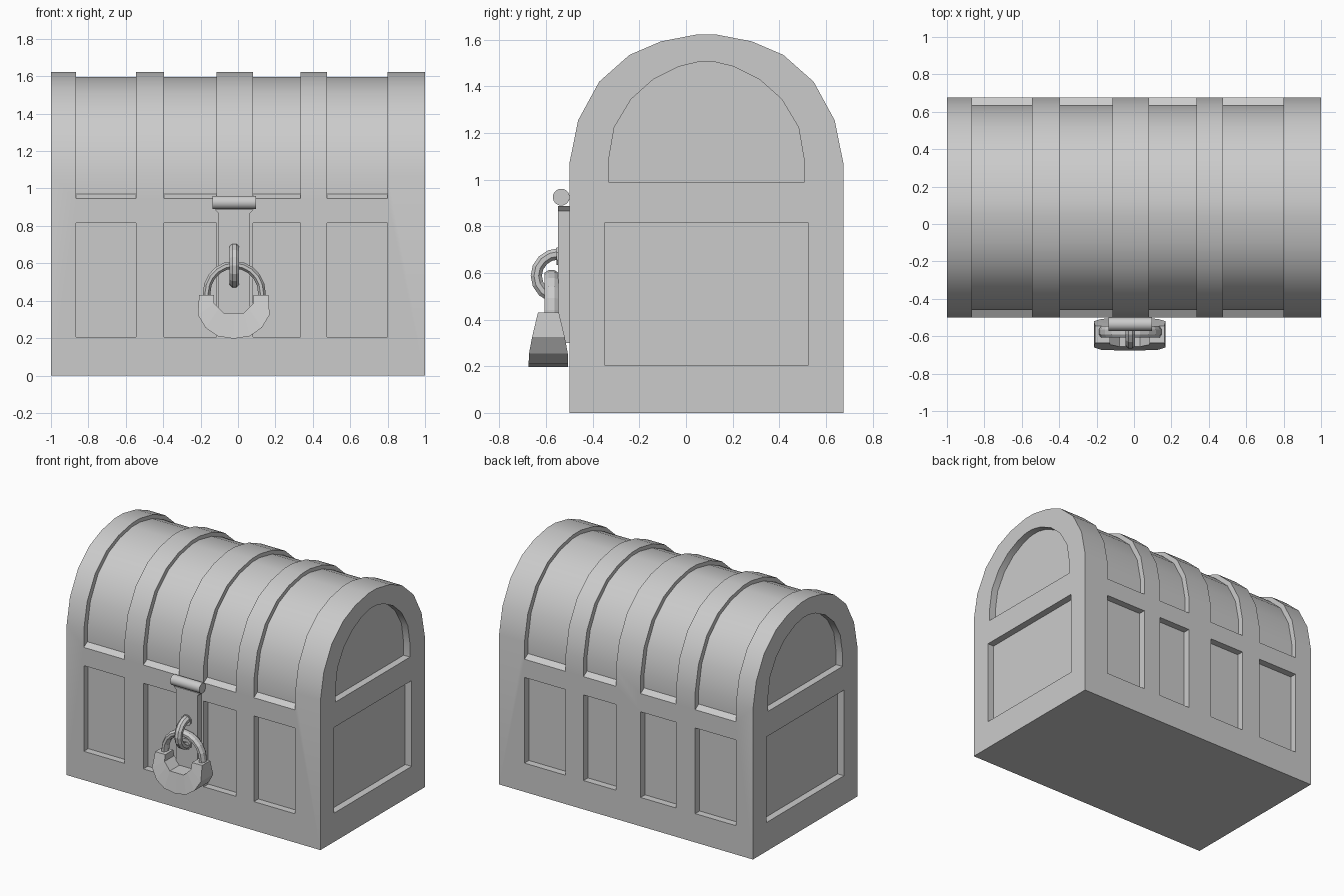
import bpy, bmesh
from math import sin, cos, pi
from mathutils import Vector

if "Cube" in bpy.data.objects:
    bpy.data.objects.remove(bpy.data.objects["Cube"])

CY, CX = 0.0875, -0.02          # arch centre in y, lock centre in x


def finish(bm, name, smooth=None):
    bmesh.ops.recalc_face_normals(bm, faces=bm.faces)
    me = bpy.data.meshes.new(name)
    bm.to_mesh(me)
    bm.free()
    ob = bpy.data.objects.new(name, me)
    bpy.context.collection.objects.link(ob)
    if smooth:
        smooth_by_angle(ob, smooth)
    return ob


def smooth_by_angle(ob, angle):
    bpy.ops.object.select_all(action='DESELECT')
    ob.select_set(True)
    bpy.context.view_layer.objects.active = ob
    bpy.ops.object.shade_smooth_by_angle(angle=angle)


def add_prism(bm, pts, axis, a, b):
    """Extrude a (y,z) profile along x, or an (x,z) profile along y."""
    def at(p, t):
        return (t, p[0], p[1]) if axis == 'x' else (p[0], t, p[1])
    lo = [bm.verts.new(at(p, a)) for p in pts]
    hi = [bm.verts.new(at(p, b)) for p in pts]
    bm.faces.new(lo)
    bm.faces.new(hi[::-1])
    n = len(pts)
    for i in range(n):
        bm.faces.new((lo[i], lo[(i + 1) % n], hi[(i + 1) % n], hi[i]))


def rect(a, b, c, d):
    return [(a, c), (b, c), (b, d), (a, d)]


def tube(name, path, e, r_plane, r_e, sides=8):
    """Sweep an elliptical section along a planar path; e is the plane normal."""
    bm = bmesh.new()
    e = Vector(e)
    path = [Vector(p) for p in path]
    rings = []
    for i, p in enumerate(path):
        t = (path[min(i + 1, len(path) - 1)] - path[max(i - 1, 0)]).normalized()
        s = t.cross(e)
        rings.append([bm.verts.new(p + s * r_plane * cos(2 * pi * (k + .5) / sides)
                                   + e * r_e * sin(2 * pi * (k + .5) / sides))
                      for k in range(sides)])
    for r0, r1 in zip(rings, rings[1:]):
        for k in range(sides):
            j = (k + 1) % sides
            bm.faces.new((r0[k], r0[j], r1[j], r1[k]))
    bm.faces.new(rings[0])
    bm.faces.new(rings[-1][::-1])
    return finish(bm, name)


def arch(half):
    """Half profile as (offset from centre, z), bottom to top -> full outline."""
    return [(CY - d, z) for d, z in half] + [(CY + d, z) for d, z in half[::-1]]


# chest body: arched profile along x
curve = [(.5875, 1.07), (.55, 1.255), (.46, 1.42), (.33, 1.535), (.195, 1.593), (.045, 1.622)]
bm = bmesh.new()
add_prism(bm, arch([(.5875, 0)] + curve), 'x', -1, 1)
chest = finish(bm, "chest_body")

# recesses between the bands: lid panels, front/back panels, end panels
inner = [(d * .932, 1.07 + (z - 1.07) * .953) for d, z in curve]
lid_in = arch([(.5475, .97)] + inner)
lid_out = arch([(.6275, .92), (.6275, 1.3), (.5, 1.75)])
end_arch = arch([(.42, .99), (.42, 1.08), (.395, 1.225), (.323, 1.345),
                 (.228, 1.43), (.118, 1.485), (.035, 1.505)])
bm = bmesh.new()
for x0, x1 in ((-.865, -.545), (-.395, -.115), (.08, .335), (.475, .8)):
    add_prism(bm, lid_out + lid_in[::-1], 'x', x0, x1)
    for y0, y1 in ((-.6, -.45), (.625, .8)):
        add_prism(bm, rect(x0, x1, .205, .815), 'y', y0, y1)
for x0, x1 in ((-1.1, -.95), (.95, 1.1)):
    add_prism(bm, rect(-.35, .525, .205, .815), 'x', x0, x1)
    add_prism(bm, end_arch, 'x', x0, x1)
cutter = finish(bm, "recess_cutter")
cutter.hide_render = True
mod = chest.modifiers.new("recesses", 'BOOLEAN')
mod.operation, mod.solver, mod.object = 'DIFFERENCE', 'EXACT', cutter
bpy.context.view_layer.objects.active = chest
bpy.ops.object.modifier_apply(modifier=mod.name)
bpy.data.objects.remove(cutter)
smooth_by_angle(chest, .5)

# hasp strap with flared top
bm = bmesh.new()
half = [(.083, .3), (.083, .865), (.103, .887)]
add_prism(bm, [(CX - d, z) for d, z in half] + [(CX + d, z) for d, z in half[::-1]],
          'y', -.548, -.49)
finish(bm, "hasp_strap")

# hinge barrel
bm = bmesh.new()
add_prism(bm, [(-.535 + .036 * cos(2 * pi * k / 24), .925 + .036 * sin(2 * pi * k / 24))
               for k in range(24)], 'x', -.135, .095)
finish(bm, "hinge_barrel", .5)

# staple loop on the strap, with flared feet
tube("staple_loop", [(CX, -.545 - .097 * sin(a), .588 + .094 * cos(a))
                     for a in (pi * k / 8 for k in range(9))], (1, 0, 0), .026, .028)
for z in (.672, .504):
    bm = bmesh.new()
    add_prism(bm, [(CX + .04 * cos(pi * (k + .5) / 4), z + .04 * sin(pi * (k + .5) / 4))
                   for k in range(8)], 'y', -.556, -.54)
    finish(bm, "staple_foot")

# padlock shackle
arc = [(CX - .148 * cos(a), -.577, .44 + .152 * sin(a)) for a in (pi * k / 10 for k in range(11))]
tube("padlock_shackle", [(CX - .148, -.577, .40)] + arc + [(CX + .148, -.577, .40)],
     (0, 1, 0), .022, .033)

# padlock body: crescent, thicker towards the bottom; rows of (x offset, z, half depth)
outer = [(.185, .43, .045), (.192, .325, .07), (.15, .255, .083), (.085, .21, .085), (0, .197, .085)]
inner = [(.105, .43, .045), (.105, .385, .055), (.08, .36, .06), (.055, .335, .066), (0, .335, .066)]


def both_sides(h):
    return [(-x, z, t) for x, z, t in h] + h[-2::-1]


bm = bmesh.new()
rows = []
for o, i in zip(both_sides(outer), both_sides(inner)):
    rows.append([bm.verts.new((CX - .003 + x, -.59 + s * t, z))
                 for (x, z, t), s in ((o, -1), (i, -1), (i, 1), (o, 1))])
for r0, r1 in zip(rows, rows[1:]):
    for k in range(4):
        j = (k + 1) % 4
        bm.faces.new((r0[k], r0[j], r1[j], r1[k]))
bm.faces.new(rows[0])
bm.faces.new(rows[-1][::-1])
finish(bm, "padlock_body")
